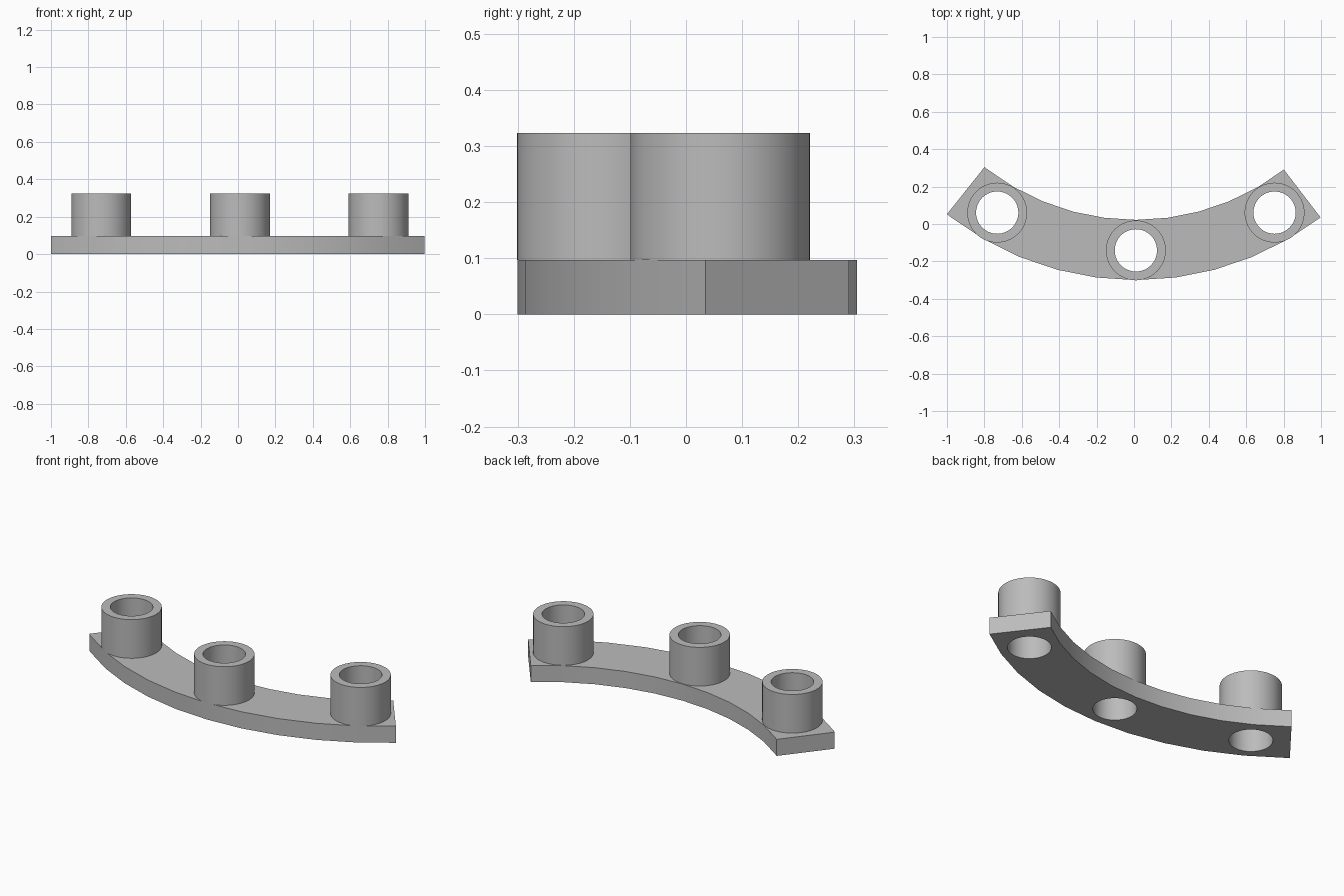
import bpy, bmesh, math

cube = bpy.data.objects.get("Cube")
if cube:
    bpy.data.objects.remove(cube, do_unlink=True)

# Shared dimensions: the band is an arc about a centre behind the model
CX, CY = 0.01, 1.322
INNER_R, OUTER_R, MID_R = 1.30, 1.622, 1.463
PLATE_TOP, SLEEVE_TOP = 0.097, 0.323
SLEEVE_R, BORE_R, SIDES = 0.16, 0.113, 64

grey = bpy.data.materials.new("plain grey")
grey.use_nodes = True
colour = (0.5, 0.5, 0.5, 1)
grey.diffuse_color = colour
grey.node_tree.nodes["Principled BSDF"].inputs["Base Color"].default_value = colour


def on_arc(radius, degrees):
    a = math.radians(degrees)
    return CX + radius * math.sin(a), CY - radius * math.cos(a)


def make_object(name, bm):
    bmesh.ops.recalc_face_normals(bm, faces=bm.faces)
    mesh = bpy.data.meshes.new(name)
    bm.to_mesh(mesh)
    bm.free()
    mesh.materials.append(grey)
    obj = bpy.data.objects.new(name, mesh)
    bpy.context.collection.objects.link(obj)
    return obj


def activate(obj):
    bpy.ops.object.select_all(action='DESELECT')
    obj.select_set(True)
    bpy.context.view_layer.objects.active = obj


def smooth(obj):
    activate(obj)
    bpy.ops.object.shade_smooth_by_angle(angle=math.radians(30))


def circle(bm, centre, radius, z):
    step = math.tau / SIDES
    return [bm.verts.new((centre[0] + radius * math.cos(i * step),
                          centre[1] + radius * math.sin(i * step), z))
            for i in range(SIDES)]


def bridge(bm, a, b):
    for i in range(SIDES):
        j = (i + 1) % SIDES
        bm.faces.new((a[i], a[j], b[j], b[i]))


# Curved base plate
angles = [-38.5] + [7.5 * k for k in range(-5, 6)]
outline = [on_arc(OUTER_R, a) for a in angles]
outline += [on_arc(INNER_R, a) for a in reversed(angles)]
bm = bmesh.new()
base = bm.faces.new([bm.verts.new((x, y, 0)) for x, y in outline])
top = bmesh.ops.extrude_face_region(bm, geom=[base], use_keep_orig=True)
for v in top["geom"]:
    if isinstance(v, bmesh.types.BMVert):
        v.co.z = PLATE_TOP
plate = make_object("curved_plate", bm)

# Three open sleeves, with a bore cut through the plate below each
for label, angle in (("right", -30.45), ("middle", 0), ("left", 30.45)):
    centre = on_arc(MID_R, angle)

    bm = bmesh.new()
    low, high = circle(bm, centre, BORE_R, -0.1), circle(bm, centre, BORE_R, 0.2)
    bridge(bm, low, high)
    bm.faces.new(low)
    bm.faces.new(high)
    cutter = make_object("bore_cutter", bm)
    cutter.hide_render = True
    cut = plate.modifiers.new("bore", 'BOOLEAN')
    cut.operation, cut.solver, cut.object = 'DIFFERENCE', 'EXACT', cutter
    activate(plate)
    bpy.ops.object.modifier_apply(modifier=cut.name)
    bpy.data.objects.remove(cutter, do_unlink=True)

    bm = bmesh.new()
    loops = [circle(bm, centre, r, z) for r, z in (
        (SLEEVE_R, PLATE_TOP), (SLEEVE_R, SLEEVE_TOP),
        (BORE_R, SLEEVE_TOP), (BORE_R, PLATE_TOP))]
    for i in range(4):
        bridge(bm, loops[i], loops[(i + 1) % 4])
    smooth(make_object(label + "_sleeve", bm))

smooth(plate)
